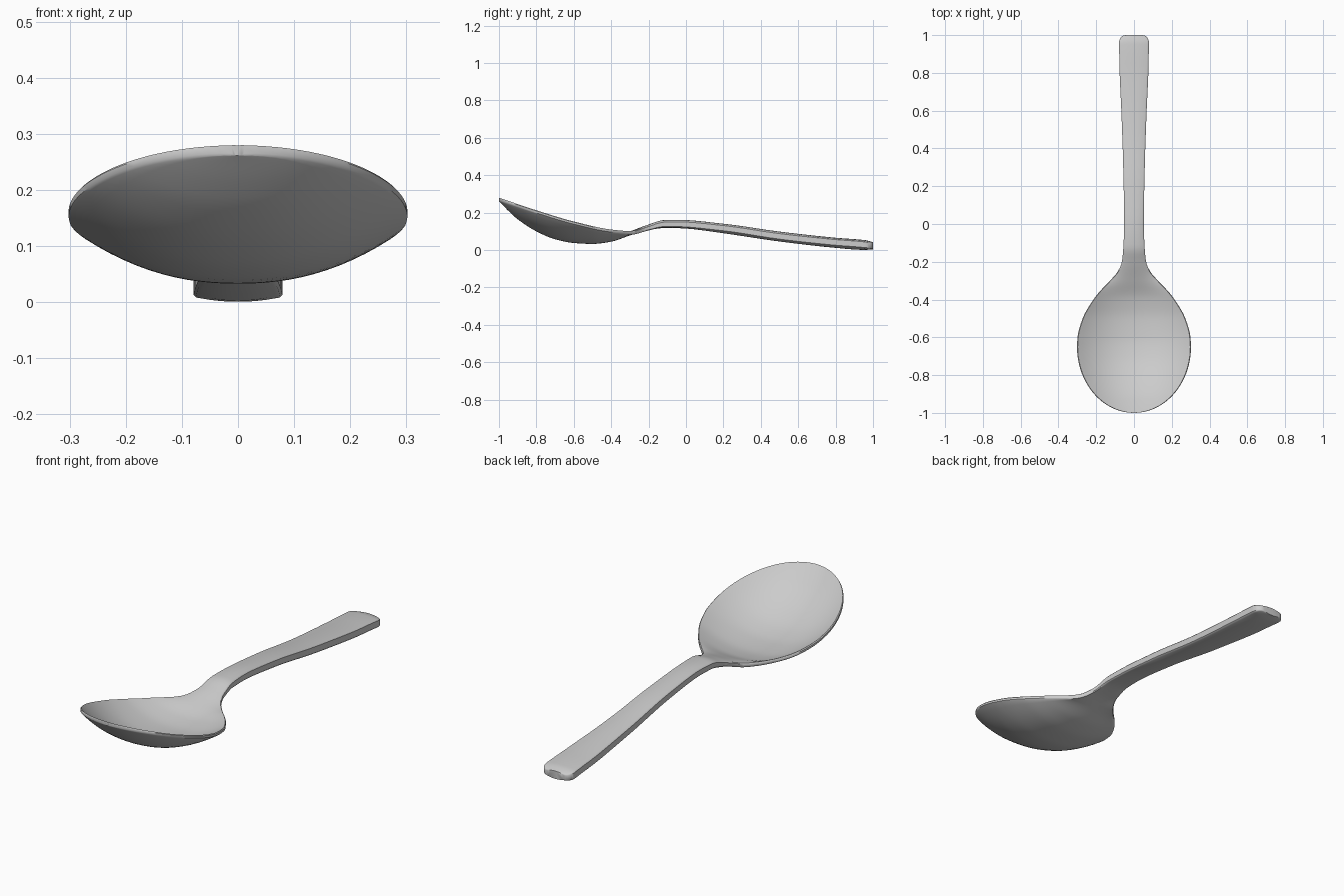
import bpy, bmesh, math

cube = bpy.data.objects.get("Cube")
if cube:
    bpy.data.objects.remove(cube, do_unlink=True)

# Side and plan profiles: (y, value)
HALF_WIDTH = [(-.65, .302), (-.6, .299), (-.5, .272), (-.4, .215), (-.35, .175), (-.3, .127), (-.25, .085),
              (-.2, .064), (-.1, .055), (0, .052), (.3, .057), (.6, .067), (.8, .076), (.95, .079)]
RIM_TOP = [(-1, .28), (-.8, .213), (-.6, .153), (-.4, .11), (-.3, .102), (-.2, .13), (-.12, .153),
           (-.05, .155), (.2, .135), (.5, .092), (.8, .06), (.96, .047), (1, .036)]
RIM_THICK = [(-1, .018), (-.4, .018), (-.25, .022), (-.1, .032), (.1, .035), (.8, .038), (.96, .038), (1, .026)]
MID_TOP = [(-1, .28), (-.95, .231), (-.9, .186), (-.8, .121), (-.7, .079), (-.6, .059), (-.5, .054), (-.4, .066),
           (-.3, .1), (-.2, .137), (-.12, .16), (-.05, .162), (.2, .141), (.5, .099), (.8, .066), (.96, .053), (1, .042)]
MID_BOTTOM = [(-1, .262), (-.95, .21), (-.9, .165), (-.8, .1), (-.7, .058), (-.6, .038), (-.5, .033), (-.4, .045),
              (-.3, .078), (-.2, .107), (-.1, .119), (0, .115), (.2, .09), (.5, .046), (.8, .012), (.95, .001), (1, .004)]


def curve(pts, y):
    """Smooth monotone interpolation through the profile points."""
    y = min(max(y, pts[0][0]), pts[-1][0])
    n = len(pts)
    slope = [(pts[i + 1][1] - pts[i][1]) / (pts[i + 1][0] - pts[i][0]) for i in range(n - 1)]

    def tangent(i):
        if i == 0 or i == n - 1:
            return slope[min(i, n - 2)]
        a, b = slope[i - 1], slope[i]
        return 0 if a * b <= 0 else 2 * a * b / (a + b)

    i = next(k for k in range(n - 1) if y <= pts[k + 1][0])
    h = pts[i + 1][0] - pts[i][0]
    t = (y - pts[i][0]) / h
    return ((2 * t**3 - 3 * t**2 + 1) * pts[i][1] + (t**3 - 2 * t**2 + t) * h * tangent(i)
            + (3 * t**2 - 2 * t**3) * pts[i + 1][1] + (t**3 - t**2) * h * tangent(i + 1))


def half_width(y):
    if y < -.65:                      # round tip of the bowl
        return .302 * math.sqrt(max(0, 1 - ((y + .65) / .35) ** 2))
    w = curve(HALF_WIDTH, y)
    if y > .96:                       # rounded corners at the handle end
        w -= .035 * (1 - math.sqrt(max(0, 1 - ((y - .96) / .04) ** 2)))
    return w


def section(y, cols=12):
    """Closed cross-section ring: top surface, edge, underside, edge."""
    w, rim, th = half_width(y), curve(RIM_TOP, y), curve(RIM_THICK, y)
    top, low = curve(MID_TOP, y), curve(MID_BOTTOM, y)
    b = min(.004, w * .3)
    us = [-1 + i / cols for i in range(2 * cols + 1)]
    ring = [(u * (w - b), y, top + (rim - top) * abs(u) ** 2.2) for u in us]
    ring += [(w, y, rim - b), (w, y, rim - th + b)]
    ring += [(-u * (w - b), y, low + (rim - th - low) * abs(u) ** 2.2) for u in us]
    ring += [(-w, y, rim - th + b), (-w, y, rim - b)]
    return ring


# Stations: close together at the round tip and at the handle end
ys = [-.65 - .35 * math.cos(math.radians(a)) for a in range(2, 90, 4)]
ys += [-.65 + .0175 * i for i in range(40)]
ys += [.05 + .05 * i for i in range(19)]
ys += [.96 + .04 * math.sin(math.radians(a)) for a in range(0, 91, 15)]

# Loft the bowl and handle as one skin
bm = bmesh.new()
rings = [[bm.verts.new(p) for p in section(y)] for y in ys]
for r0, r1 in zip(rings, rings[1:]):
    for i in range(len(r0)):
        j = (i + 1) % len(r0)
        bm.faces.new((r0[i], r0[j], r1[j], r1[i]))
bm.faces.new(rings[0])
bm.faces.new(rings[-1])
bmesh.ops.recalc_face_normals(bm, faces=bm.faces)
mesh = bpy.data.meshes.new("spoon")
bm.to_mesh(mesh)
bm.free()

# Grey metal
grey = bpy.data.materials.new("light grey")
grey.use_nodes = True
grey.diffuse_color = (.6, .6, .6, 1)
grey.node_tree.nodes["Principled BSDF"].inputs["Base Color"].default_value = (.6, .6, .6, 1)
mesh.materials.append(grey)

spoon = bpy.data.objects.new("spoon", mesh)
bpy.context.collection.objects.link(spoon)
bpy.ops.object.select_all(action='DESELECT')
spoon.select_set(True)
bpy.context.view_layer.objects.active = spoon
bpy.ops.object.shade_smooth_by_angle(angle=math.radians(40))
